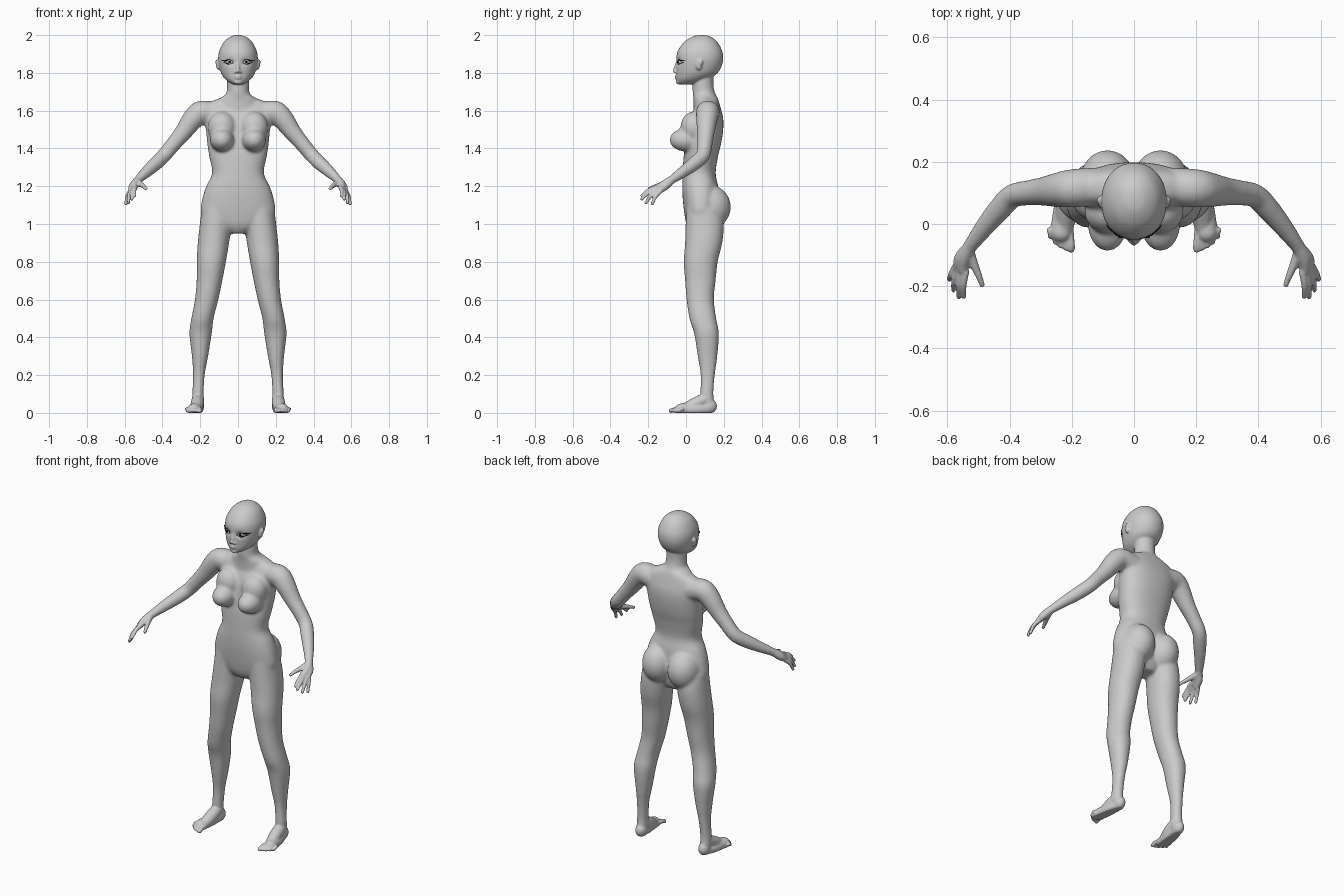
import bpy, bmesh, math
from mathutils import Vector, Matrix

cube = bpy.data.objects.get("Cube")
if cube:
    bpy.data.objects.remove(cube)


def material(name, value):
    m = bpy.data.materials.new(name)
    m.use_nodes = True
    m.diffuse_color = (value, value, value, 1)
    m.node_tree.nodes["Principled BSDF"].inputs["Base Color"].default_value = m.diffuse_color
    return m


def resample(rows, steps=5):
    """Catmull-Rom interpolation through rows of numbers."""
    rows = [Vector(r) for r in rows]
    out = []
    for i in range(len(rows) - 1):
        a, b, c, d = (rows[max(i - 1, 0)], rows[i], rows[i + 1], rows[min(i + 2, len(rows) - 1)])
        for k in range(steps):
            t = k / steps
            out.append(b + (c - a) * (t / 2) + (a * 2 - b * 5 + c * 4 - d) * (t * t / 2)
                       + (b * 3 - a - c * 3 + d) * (t ** 3 / 2))
    return out + [rows[-1]]


def skin_rings(bm, rings):
    """Join rings of points into a closed tube."""
    rings = [[bm.verts.new(p) for p in ring] for ring in rings]
    n = len(rings[0])
    for a, b in zip(rings, rings[1:]):
        for i in range(n):
            bm.faces.new((a[i], a[(i + 1) % n], b[(i + 1) % n], b[i]))
    bm.faces.new(rings[0][::-1])
    bm.faces.new(rings[-1])


def loft(bm, rows, power=2.0, n=40):
    """Level rings from rows of height, centre x, half width, front y, back y."""
    def wave(v):
        return math.copysign(abs(v) ** (2 / power), v)
    rings = []
    for z, cx, w, front, back in resample(rows):
        angles = [2 * math.pi * i / n for i in range(n)]
        rings.append([(cx + w * wave(math.cos(a)),
                       (front + back) / 2 + (back - front) / 2 * wave(math.sin(a)), z) for a in angles])
    skin_rings(bm, rings)


def ball(bm, centre, size):
    m = Matrix.Translation(centre) @ Matrix.Diagonal((*size, 1))
    bmesh.ops.create_uvsphere(bm, u_segments=24, v_segments=16, radius=1, matrix=m)


def limb(bm, rows, n=20):
    """Round tube with rounded ends from rows of x, y, z, radius."""
    pts = resample(rows)
    rings = []
    for i, p in enumerate(pts):
        along = (pts[min(i + 1, len(pts) - 1)] - p if i == 0 else p - pts[i - 1]).xyz
        q = along.to_track_quat('Z', 'Y')
        rings.append([p.xyz + q @ Vector((math.cos(2 * math.pi * k / n), math.sin(2 * math.pi * k / n), 0)) * p.w
                      for k in range(n)])
    skin_rings(bm, rings)
    for p in (pts[0], pts[-1]):
        ball(bm, p.xyz, (p.w,) * 3)


def mirror(bm):
    copy = bmesh.ops.duplicate(bm, geom=bm.verts[:] + bm.edges[:] + bm.faces[:])["geom"]
    bmesh.ops.scale(bm, vec=(-1, 1, 1), verts=[g for g in copy if isinstance(g, bmesh.types.BMVert)])
    bmesh.ops.reverse_faces(bm, faces=[g for g in copy if isinstance(g, bmesh.types.BMFace)])


def finish(bm, name, mat):
    mesh = bpy.data.meshes.new(name)
    bm.to_mesh(mesh)
    bm.free()
    mesh.materials.append(mat)
    obj = bpy.data.objects.new(name, mesh)
    bpy.context.collection.objects.link(obj)
    return obj


def fuse(obj, voxel, rounds):
    """Blend overlapping parts into one smooth surface."""
    r = obj.modifiers.new("fuse", 'REMESH')
    r.mode, r.voxel_size, r.use_smooth_shade = 'VOXEL', voxel, True
    s = obj.modifiers.new("soften", 'SMOOTH')
    s.factor, s.iterations = 0.5, rounds


skin = material("grey skin", 0.6)
black = material("black lash", 0.004)

# Limbs and paired masses, left side first
bm = bmesh.new()
loft(bm, [(1.08, .105, .088, .0, .185), (1.0, .118, .084, -.002, .2), (.9, .13, .083, -.005, .192),
          (.8, .141, .077, -.012, .168), (.7, .151, .068, -.005, .157), (.6, .166, .062, .003, .148),
          (.5, .188, .059, .018, .16), (.42, .198, .059, .043, .174), (.3, .201, .043, .062, .166),
          (.2, .207, .031, .077, .153), (.1, .212, .03, .075, .145), (.04, .212, .03, .075, .155)], 2.15)
limb(bm, [(.12, .12, 1.58, .062), (.195, .115, 1.592, .062), (.24, .11, 1.553, .057), (.29, .105, 1.485, .047),
          (.34, .1, 1.425, .041), (.39, .09, 1.365, .039), (.43, .05, 1.325, .038),
          (.48, -.01, 1.28, .032), (.525, -.07, 1.238, .024), (.535, -.09, 1.225, .023)])
ball(bm, (.085, .128, 1.09), (.093, .11, .115))
ball(bm, (.085, .002, 1.445), (.064, .09, .062))
ball(bm, (.085, .04, 1.51), (.075, .07, .085))
mirror(bm)

# Torso and neck
loft(bm, [(1.675, 0, .07, .07, .165), (1.645, 0, .15, .06, .175), (1.61, 0, .185, .045, .185),
          (1.56, 0, .18, .025, .197), (1.5, 0, .17, .008, .197), (1.43, 0, .163, -.002, .187),
          (1.36, 0, .153, -.012, .17), (1.27, 0, .137, -.018, .157), (1.2, 0, .168, -.02, .17),
          (1.13, 0, .19, -.017, .175), (1.05, 0, .195, -.008, .17), (.99, 0, .13, .005, .16),
          (.95, 0, .05, .03, .14)], 2.3)
loft(bm, [(1.82, 0, .06, .04, .15), (1.74, 0, .058, .035, .145), (1.69, 0, .063, .035, .155),
          (1.66, 0, .1, .04, .168), (1.6, 0, .12, .04, .18)])
base = finish(bm, "body_base", skin)
fuse(base, .008, 9)
bpy.context.view_layer.update()
softened = base.evaluated_get(bpy.context.evaluated_depsgraph_get()).to_mesh()

# Hands: palm, four fingers and thumb
bm = bmesh.new()
limb(bm, [(.527, -.072, 1.236, .022), (.545, -.11, 1.212, .023), (.55, -.145, 1.195, .017)])
limb(bm, [(.53, -.075, 1.234, .02), (.557, -.11, 1.2, .021), (.566, -.14, 1.178, .016)])
for knuckle, tip in [((.541, -.155, 1.197), (.547, -.233, 1.15)), ((.554, -.158, 1.187), (.562, -.234, 1.132)),
                     ((.566, -.15, 1.177), (.58, -.212, 1.112)), ((.574, -.138, 1.169), (.593, -.178, 1.107))]:
    a, b = Vector(knuckle), Vector(tip)
    bend = (a + b) / 2 + Vector((.004, -.004, .006))
    limb(bm, [(*a, .012), (*bend, .0105), (*b, .0085)], 12)
limb(bm, [(.53, -.09, 1.222, .018), (.512, -.135, 1.208, .014), (.498, -.168, 1.198, .011), (.488, -.195, 1.187, .009)], 12)

# Feet: heel, arch, ball and toes
ball(bm, (.211, .122, .035), (.032, .042, .04))
limb(bm, [(.212, .105, .075, .032), (.215, .055, .05, .035), (.222, .005, .025, .032), (.226, -.03, .018, .026)])
limb(bm, [(.211, .12, .022, .028), (.222, .06, .018, .034), (.23, .0, .016, .036), (.234, -.025, .014, .036)])
for i in range(5):
    x, tip = .202 + .0165 * i, -.08 + .0025 * i * i
    r = .0125 if i == 0 else .0095
    limb(bm, [(x + .004, -.02, .02, r), (x, tip * .75, .018, r * .95), (x, tip, .011, r)], 12)
for v in bm.verts:
    v.co.z = max(v.co.z, 0)

# Ears, eyeballs and nostrils
ball(bm, (.104, .068, 1.842), (.012, .016, .028))
ball(bm, (.108, .076, 1.856), (.012, .014, .016))
ball(bm, (.043, -.024, 1.858), (.019, .018, .013))
ball(bm, (.011, -.052, 1.805), (.009, .011, .008))
mirror(bm)

# Head with hollowed eye sockets
head = bmesh.new()
loft(head, [(2.0, 0, .012, .07, .1), (1.992, 0, .04, .035, .13), (1.965, 0, .074, -.008, .165),
            (1.92, 0, .098, -.042, .19), (1.88, 0, .105, -.051, .197), (1.84, 0, .101, -.052, .19),
            (1.8, 0, .09, -.051, .168), (1.77, 0, .071, -.05, .125), (1.75, 0, .047, -.045, .08),
            (1.738, 0, .022, -.032, .02)], 2.1, 64)
for v in head.verts:
    if v.co.y < .04:
        d = ((abs(v.co.x) - .042) / .024) ** 2 + ((v.co.z - 1.858) / .016) ** 2
        v.co.y += .014 * math.exp(-d)
head_mesh = bpy.data.meshes.new("head")
head.to_mesh(head_mesh)
head.free()
bm.from_mesh(head_mesh)
bpy.data.meshes.remove(head_mesh)

# Nose, lips and chin
limb(bm, [(0, -.042, 1.865, .009), (0, -.052, 1.835, .009), (0, -.06, 1.81, .0105)])
ball(bm, (0, -.047, 1.783), (.021, .013, .006))
ball(bm, (0, -.046, 1.772), (.018, .013, .007))
ball(bm, (0, -.038, 1.752), (.022, .017, .013))

# One continuous body
bm.from_mesh(softened)
base.to_mesh_clear()
bpy.data.objects.remove(base)
body = finish(bm, "body", skin)
fuse(body, .005, 3)


# Painted lash lines laid onto the face
def lash(name, rows):
    bm = bmesh.new()
    pts = resample(rows, 6)
    pairs = [(bm.verts.new((x, -.2, z + w)), bm.verts.new((x, -.2, z - w))) for x, z, w in pts]
    for (a, b), (c, d) in zip(pairs, pairs[1:]):
        bm.faces.new((a, b, d, c))
    obj = finish(bm, name, black)
    obj.modifiers.new("both_sides", 'MIRROR').use_mirror_merge = False
    wrap = obj.modifiers.new("lay_on_face", 'SHRINKWRAP')
    wrap.target, wrap.wrap_method, wrap.wrap_mode = body, 'PROJECT', 'ABOVE_SURFACE'
    wrap.use_project_y, wrap.offset = True, .003
    thick = obj.modifiers.new("thickness", 'SOLIDIFY')
    thick.thickness, thick.offset = .003, 0


lash("upper_lashes", [(.02, 1.855, .001), (.032, 1.866, .0025), (.048, 1.87, .003), (.064, 1.865, .004), (.086, 1.868, .001)])
lash("lower_lashes", [(.022, 1.853, .001), (.04, 1.847, .0012), (.056, 1.849, .002), (.078, 1.858, .001)])
lash("pupils", [(.038, 1.859, .002), (.042, 1.859, .005), (.046, 1.859, .005), (.05, 1.859, .002)])
